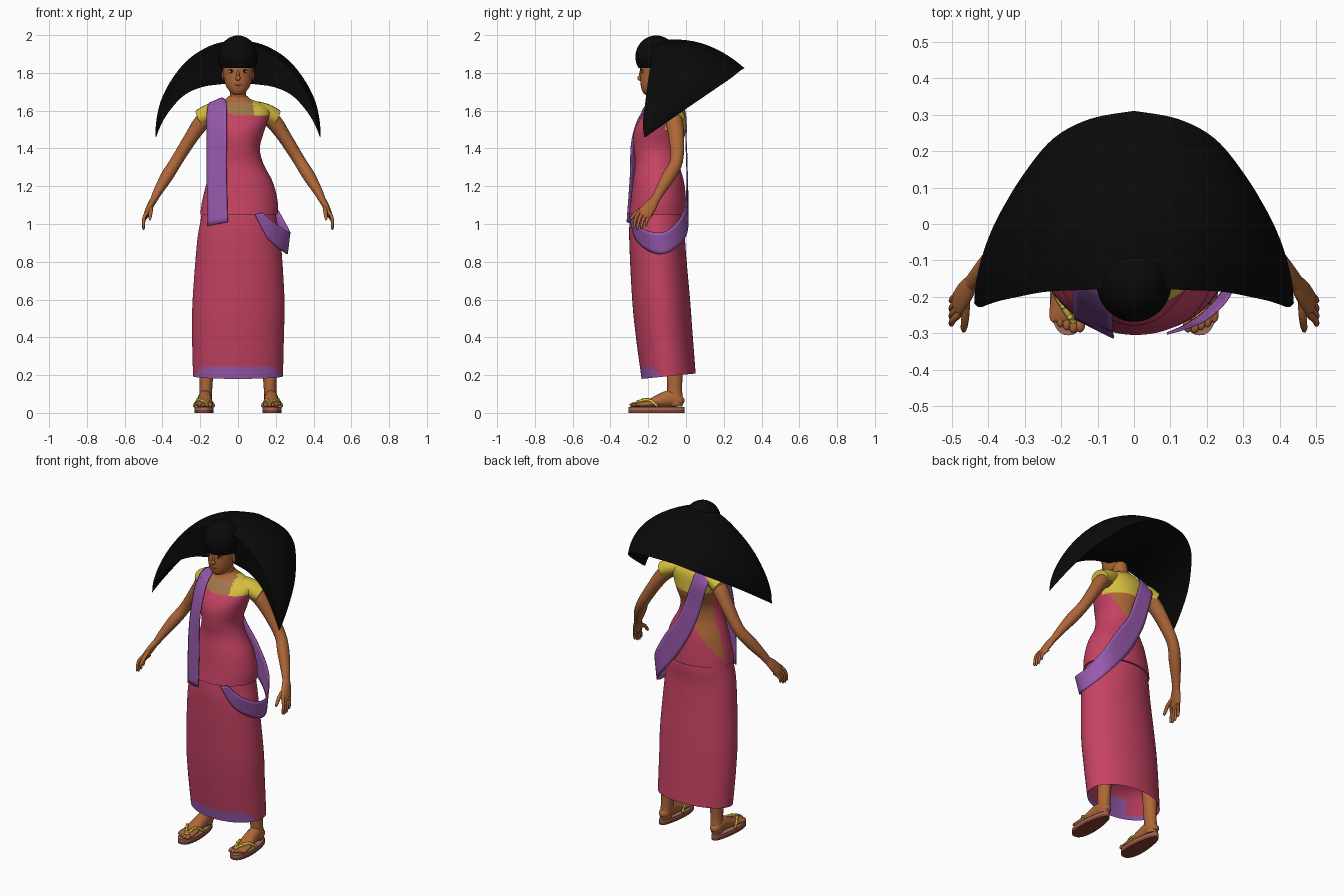
import bpy, bmesh, math
from mathutils import Vector as V

def mat(name, *c):
    m = bpy.data.materials.new(name)
    m.diffuse_color = (*c, 1)
    return m

PINK = mat("pink_cloth", .56, .055, .125)
PURPLE = mat("purple_cloth", .31, .1, .41)
YELLOW = mat("yellow_cloth", .68, .53, .05)
SHEER = mat("sheer_cloth", .36, .18, .07)
SKIN = mat("skin", .42, .135, .04)
BLACK = mat("black_hair", .003, .003, .003)
SOLE = mat("sole", .36, .15, .12)
LIPS = mat("lips", .24, .05, .03)
WHITE = mat("eye_white", .6, .5, .4)

def finish(bm, name, mats, rule=None, angle=50):
    bmesh.ops.recalc_face_normals(bm, faces=bm.faces)
    me = bpy.data.meshes.new(name)
    for m in mats:
        me.materials.append(m)
    for f in bm.faces:
        f.smooth = True
        if rule:
            f.material_index = rule(f.calc_center_median())
    bm.to_mesh(me)
    bm.free()
    ob = bpy.data.objects.new(name, me)
    bpy.context.collection.objects.link(ob)
    bpy.ops.object.select_all(action='DESELECT')
    bpy.context.view_layer.objects.active = ob
    ob.select_set(True)
    bpy.ops.object.shade_smooth_by_angle(angle=math.radians(angle))
    return ob

def smooth(rows, n):
    """Catmull-Rom subdivision of equal-length tuples."""
    out = []
    for i in range(len(rows) - 1):
        p = [rows[max(0, min(len(rows) - 1, i + k))] for k in (-1, 0, 1, 2)]
        for j in range(n):
            t = j / n
            out.append(tuple(.5 * (2*b + (c-a)*t + (2*a-5*b+4*c-d)*t*t + (3*b-a-3*c+d)*t**3)
                             for a, b, c, d in zip(*p)))
    return out + [tuple(rows[-1])]

def loft(name, rings, mats, rule=None, closed=True, caps=True, angle=50):
    bm = bmesh.new()
    vs = [[bm.verts.new(p) for p in r] for r in rings]
    n = len(rings[0])
    for a, b in zip(vs, vs[1:]):
        for i in range(n if closed else n - 1):
            j = (i + 1) % n
            bm.faces.new((a[i], a[j], b[j], b[i]))
    if caps:
        bm.faces.new(vs[0])
        bm.faces.new(vs[-1])
    return finish(bm, name, mats, rule, angle)

def ellipse(z, cx, cy, rx, ry, n=72, tilt=0):
    ang = [2 * math.pi * i / n for i in range(n)]
    return [(cx + rx*math.cos(a), cy + ry*math.sin(a), z + tilt*(ry*math.sin(a) + ry)) for a in ang]

def tube(name, rows, m, side=1, n=14, sub=4, ref=(0, 1, 0)):
    """Rows of x, y, z, radius across ref, radius along ref."""
    rows = smooth(rows, sub)
    rings = []
    for i, r in enumerate(rows):
        t = (V(rows[min(i+1, len(rows)-1)][:3]) - V(rows[max(i-1, 0)][:3])).normalized()
        u = t.cross(V(ref)).normalized()
        w = u.cross(t)
        ring = [V(r[:3]) + u*r[3]*math.cos(k*2*math.pi/n) + w*r[4]*math.sin(k*2*math.pi/n) for k in range(n)]
        rings.append([(p.x*side, p.y, p.z) for p in ring])
    return loft(name, rings, [m], angle=60)

def ball(name, loc, scale, m, cut=None):
    bm = bmesh.new()
    bmesh.ops.create_uvsphere(bm, u_segments=32, v_segments=20, radius=1)
    for v in bm.verts:
        v.co = V([l + c*s for l, c, s in zip(loc, v.co, scale)])
    if cut:
        g = bm.verts[:] + bm.edges[:] + bm.faces[:]
        bmesh.ops.bisect_plane(bm, geom=g, plane_co=(0, 0, cut), plane_no=(0, 0, -1), clear_outer=True)
        bmesh.ops.holes_fill(bm, edges=[e for e in bm.edges if e.is_boundary])
    return finish(bm, name, [m])

# Skirt: tapered tube with a tilted hem, folded inside at the bottom
skirt_rows = smooth([(.18, 0, -.092, .238, .143), (.4, 0, -.115, .243, .15), (.6, .003, -.132, .243, .153),
                     (.9, .005, -.152, .222, .148), (1.02, .004, -.15, .202, .148), (1.12, 0, -.148, .185, .135)], 14)
inside = [(.34, 0, -.08, .12, .05), (.28, 0, -.085, .18, .1), (.2, 0, -.09, .225, .132)]
rings = [ellipse(*r, tilt=.1 * max(0, 1 - (r[0]-.18)*2)) for r in inside + skirt_rows]
loft("skirt", rings, [PINK, PURPLE], lambda c: int(c.z < .25 - max(0, c.y + .2)*.8))

# Bodice: one lofted torso, split into wrap, blouse, sheer yoke and bare back
torso_rows = smooth([(1.05, .005, -.149, .205, .155), (1.12, .01, -.146, .2, .147), (1.22, .01, -.146, .175, .136),
                     (1.32, .002, -.152, .132, .117), (1.4, 0, -.152, .116, .124), (1.48, 0, -.14, .135, .137),
                     (1.54, 0, -.128, .155, .126), (1.6, 0, -.108, .168, .1), (1.64, 0, -.1, .12, .072),
                     (1.66, 0, -.1, .07, .056), (1.68, 0, -.105, .045, .045)], 7)

def dress(c):
    if c.z > 1.645 and abs(c.x) < .065:
        return 3
    if c.y < -.11:
        if c.z < 1.575 + .15*max(0, -c.x):
            return 0
        return 2 if c.x < .08 and c.z < 1.66 else 1
    if c.z > 1.5:
        return 1
    return 3 if c.z > 1.33 + 1.3*c.x else 0

loft("bodice", [ellipse(*r) for r in torso_rows], [PINK, YELLOW, SHEER, SKIN], dress)

# Sash: hangs in front, crosses the shoulder and back, wraps round the hip
body = [r for r in skirt_rows if r[0] < 1.05] + torso_rows

def outside(p):
    _, cx, cy, rx, ry = min(body, key=lambda r: abs(r[0] - p.z))
    d = math.hypot((p.x-cx)/rx, (p.y-cy)/ry)
    k = max(1, 1.035 / max(d, .3))
    return V((cx + (p.x-cx)*k, cy + (p.y-cy)*k, p.z + (.012 if p.z > 1.6 else 0)))

sash = smooth([(-.16, -.26, .99, -.055, -.312, 1.01), (-.165, -.25, 1.25, -.06, -.295, 1.25),
               (-.165, -.22, 1.45, -.06, -.285, 1.45), (-.165, -.17, 1.58, -.06, -.225, 1.6),
               (-.15, -.09, 1.63, -.065, -.11, 1.655), (-.14, -.01, 1.57, -.05, -.01, 1.6),
               (-.1, .0, 1.42, 0, .0, 1.45), (-.05, .005, 1.28, .05, .005, 1.33),
               (.05, .01, 1.1, .14, .005, 1.2), (.18, 0, .94, .22, -.015, 1.06),
               (.255, -.09, .85, .27, -.1, .965), (.245, -.18, .85, .265, -.19, .96),
               (.16, -.265, .92, .2, -.26, 1.0), (.09, -.3, 1.05, .13, -.29, 1.06)], 6)
rings = [[outside(V(r[:3]).lerp(V(r[3:]), k/6)) for k in range(7)] for r in sash]
ob = loft("sash", rings, [PURPLE], closed=False, caps=False)
sol = ob.modifiers.new("thickness", 'SOLIDIFY')
sol.thickness, sol.offset = .006, 0

# Neck, head and face
tube("neck", [(0, -.1, 1.63, .05, .05), (0, -.115, 1.69, .043, .043), (0, -.14, 1.78, .045, .045)], SKIN)
head = smooth([(1.684, 0, -.195, .02, .02), (1.70, 0, -.185, .042, .045), (1.735, 0, -.17, .065, .07),
               (1.79, 0, -.16, .077, .082), (1.86, 0, -.155, .08, .083), (1.93, 0, -.15, .05, .05)], 5)
loft("head", [ellipse(*r, n=32) for r in head], [SKIN])
ball("nose", (0, -.243, 1.772), (.013, .015, .014), SKIN)
ball("nose_bridge", (0, -.238, 1.79), (.008, .01, .026), SKIN)
ball("mouth", (0, -.234, 1.737), (.022, .008, .007), LIPS)
for s in (-1, 1):
    ball("eye", (s*.034, -.23, 1.806), (.016, .007, .007), WHITE)
    ball("pupil", (s*.034, -.235, 1.807), (.006, .004, .006), BLACK)
    ball("eyelash", (s*.034, -.231, 1.814), (.019, .008, .003), BLACK)
    ball("ear", (s*.079, -.15, 1.785), (.008, .018, .027), SKIN)

# Hair: crescent shell from front edge, over to the back rim, then underneath
front = [(0, -.17, 1.965), (.12, -.18, 1.935), (.235, -.185, 1.86), (.32, -.2, 1.765), (.385, -.215, 1.65),
         (.42, -.228, 1.54), (.434, -.222, 1.462)]
rim = [(0, .31, 1.825), (.12, .288, 1.812), (.22, .235, 1.77), (.3, .14, 1.705), (.365, .03, 1.63),
       (.41, -.1, 1.54), (.438, -.215, 1.46)]
inner = [(0, -.13, 1.75), (.09, -.14, 1.74), (.19, -.16, 1.725), (.28, -.185, 1.685), (.35, -.205, 1.615),
         (.4, -.218, 1.54), (.434, -.218, 1.46)]
half = smooth([a + b + c for a, b, c in zip(front, rim, inner)], 6)
full = [(s, r) for s, r in [(-1, r) for r in half[:0:-1]] + [(1, r) for r in half]]
rings = []
for i, (s, r) in enumerate(full):
    f, b, n = V(r[:3]), V(r[3:6]), V(r[6:])
    size = min(1, (b - f).length / .45)
    out = V((f.x, 0, f.z - 1.5)).normalized()
    ring = [f.lerp(b, k/12) + (out + V((0, .15, 0))) * .25 * size * (k/12) * (1 - k/12) for k in range(13)]
    ring += [b.lerp(n, k/8) + V((0, 0, -.06 * size * (k/8) * (1 - k/8) * (1 - f.x*2))) for k in range(1, 9)]
    ring += [n.lerp(f, k/4) for k in range(1, 4)]
    rings.append([(p.x*s, p.y, p.z) for p in ring])
loft("hair", rings, [BLACK], angle=60)
ball("fringe", (0, -.158, 1.885), (.104, .11, .113), BLACK, cut=1.826)

for s in (-1, 1):
    # Arms with short sleeves, palms and fingers
    tube("arm", [(.14, -.075, 1.575, .04, .045), (.19, -.062, 1.54, .043, .046), (.25, -.05, 1.455, .036, .041),
                 (.325, -.05, 1.335, .032, .034), (.375, -.09, 1.255, .033, .036), (.425, -.14, 1.17, .024, .027),
                 (.447, -.165, 1.125, .018, .024)], SKIN, s, 18)
    tube("sleeve", [(.1, -.09, 1.605, .045, .06), (.15, -.075, 1.588, .048, .06), (.2, -.062, 1.562, .046, .055)],
         YELLOW, s, 20)
    tube("palm", [(.443, -.16, 1.135, .018, .022), (.462, -.185, 1.1, .018, .034), (.48, -.215, 1.06, .016, .038),
                  (.488, -.228, 1.042, .01, .03)], SKIN, s)
    for k in range(4):
        y, l = -.255 + k*.02, (.9, 1, .95, .75)[k]
        tube("finger", [(.475, y + .012, 1.07 - k*.006, .01, .01), (.497, y - .01, 1.035 - k*.004, .009, .009),
                        (.5, y - .022*l, 1.045 - .065*l, .007, .007), (.498, y - .022*l, 1.04 - .07*l, .003, .003)],
             SKIN, s, 8)
    tube("thumb", [(.46, -.19, 1.1, .012, .014), (.462, -.25, 1.07, .011, .011), (.466, -.285, 1.035, .009, .009),
                   (.467, -.295, 1.02, .003, .003)], SKIN, s, 8)

    # Legs and feet
    tube("leg", [(.165, -.06, .34, .045, .045), (.168, -.06, .2, .037, .042), (.17, -.06, .12, .033, .04),
                 (.174, -.055, .06, .034, .04), (.175, -.055, .035, .03, .036)], SKIN, s, 18)
    tube("foot", [(.175, -.015, .05, .012, .012), (.175, -.03, .06, .03, .03), (.175, -.08, .075, .036, .045),
                  (.177, -.14, .064, .04, .036), (.18, -.2, .048, .047, .02), (.182, -.25, .043, .05, .014),
                  (.182, -.265, .04, .045, .01)], SKIN, s, 18, ref=(0, 0, 1))
    for k in range(5):
        ball("toe", (s*(.148 + k*.018), (-.276, -.278, -.27, -.262, -.25)[k], .042),
             (.014 - k*.001, .021, .013 - k*.001), SKIN)

    # Sandals: rounded sole, welt and beaded straps
    sole = []
    for i in range(40):
        a = 2*math.pi*i/40
        y = math.sin(a)
        sole.append((s*(.18 + (.049 - .011*y) * math.copysign(abs(math.cos(a))**.8, math.cos(a))), -.157 + .148*y))
    loft("sole", [[(x, y, z) for x, y in sole] for z in (0, .016)], [LIPS], angle=30)
    loft("insole", [[(x, y, z) for x, y in sole] for z in (.016, .03)], [SOLE], angle=30)
    for x, m in ((.127, .148), (.233, .212)):
        path = smooth([(.166, -.27, .05, .007, .007), ((.166 + m)/2, -.235, .065, .008, .008),
                       (m, -.195, .068, .008, .008), (x, -.15, .035, .007, .007)], 4)
        tube("strap", path, YELLOW, s, 8, 1, (0, 0, 1))
        for p in path[2::3]:
            ball("strap_bead", (p[0]*s, p[1], p[2] + .004), (.008, .008, .007), YELLOW)
